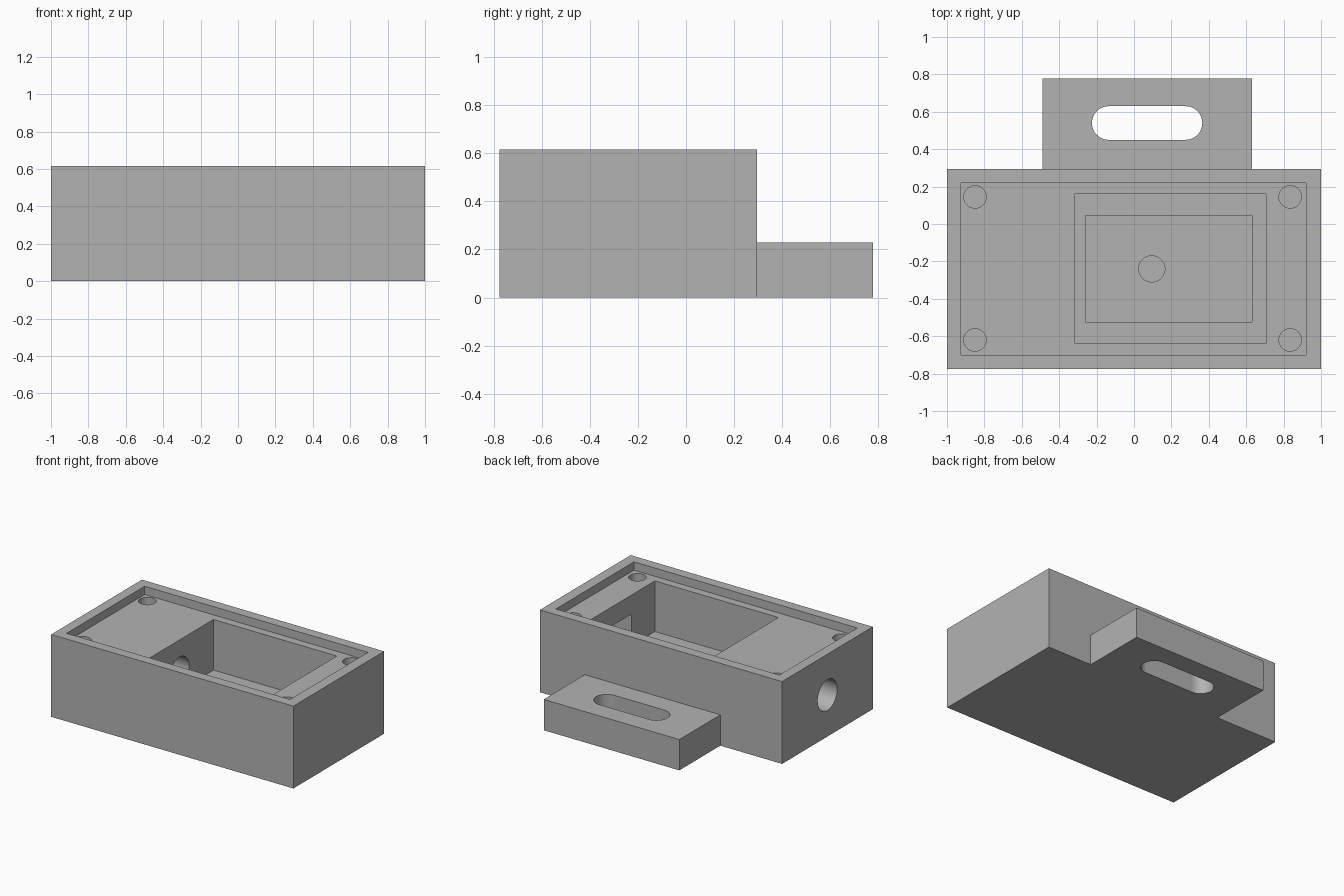
import bpy
import math
from mathutils import Vector

cube = bpy.data.objects.get("Cube")
if cube:
    bpy.data.objects.remove(cube, do_unlink=True)

grey = bpy.data.materials.new("plain_grey")
grey.use_nodes = True
colour = (0.45, 0.45, 0.45, 1)
grey.diffuse_color = colour
grey.node_tree.nodes["Principled BSDF"].inputs["Base Color"].default_value = colour


def finish(name):
    obj = bpy.context.object
    obj.name = name
    obj.data.materials.append(grey)
    bpy.ops.object.transform_apply(location=True, rotation=True, scale=True)
    return obj


def box(name, low, high):
    low, high = Vector(low), Vector(high)
    bpy.ops.mesh.primitive_cube_add(size=1, location=(low + high) / 2)
    bpy.context.object.scale = high - low
    return finish(name)


def rod(name, radius, start, end):
    start, end = Vector(start), Vector(end)
    axis = end - start
    bpy.ops.mesh.primitive_cylinder_add(
        vertices=48, radius=radius, depth=axis.length, location=(start + end) / 2,
        rotation=axis.to_track_quat('Z', 'Y').to_euler())
    return finish(name)


def combine(target, tool, operation='DIFFERENCE'):
    mod = target.modifiers.new(tool.name, 'BOOLEAN')
    mod.operation = operation
    mod.solver = 'EXACT'
    mod.object = tool
    bpy.context.view_layer.objects.active = target
    bpy.ops.object.modifier_apply(modifier=mod.name)
    bpy.data.objects.remove(tool, do_unlink=True)


TOP = 0.615
LEDGE = 0.553
FLOOR = 0.175
ABOVE = 0.8
MID_Y = -0.24

# Main case with the mounting tab behind it
case = box("case", (-1, -0.775, 0), (1, 0.295, TOP))
combine(case, box("mounting_tab", (-0.49, 0.2, 0), (0.63, 0.778, 0.23)), 'UNION')

# Lid recess, main pocket and the deeper pocket in its floor
combine(case, box("lid_recess", (-0.925, -0.7, LEDGE), (0.92, 0.22, ABOVE)))
combine(case, box("main_pocket", (-0.315, -0.64, FLOOR), (0.705, 0.16, ABOVE)))
combine(case, box("lower_pocket", (-0.26, -0.525, 0.1), (0.63, 0.045, 0.4)))
combine(case, rod("floor_hole", 0.07, (0.095, MID_Y, 0.05), (0.095, MID_Y, 0.4)))

# Screw holes in the four corners of the ledge
for x in (-0.85, 0.835):
    for y in (-0.62, 0.145):
        combine(case, rod("screw_hole", 0.06, (x, y, 0.25), (x, y, ABOVE)))

# Round cable hole through the side wall and blind slot opposite
combine(case, rod("cable_hole", 0.115, (-1.2, MID_Y, 0.31), (0, MID_Y, 0.31)))
combine(case, box("side_slot", (0.5, -0.365, 0.21), (0.92, -0.115, 0.41)))

# Rounded slot through the tab
slot = box("tab_slot", (-0.135, 0.45, -0.2), (0.275, 0.63, 0.5))
for x in (-0.135, 0.275):
    combine(slot, rod("slot_end", 0.09, (x, 0.54, -0.2), (x, 0.54, 0.5)), 'UNION')
combine(case, slot)

# Smooth round walls, crisp edges
bpy.ops.object.select_all(action='DESELECT')
case.select_set(True)
bpy.context.view_layer.objects.active = case
bpy.ops.object.shade_smooth_by_angle(angle=math.radians(30))
